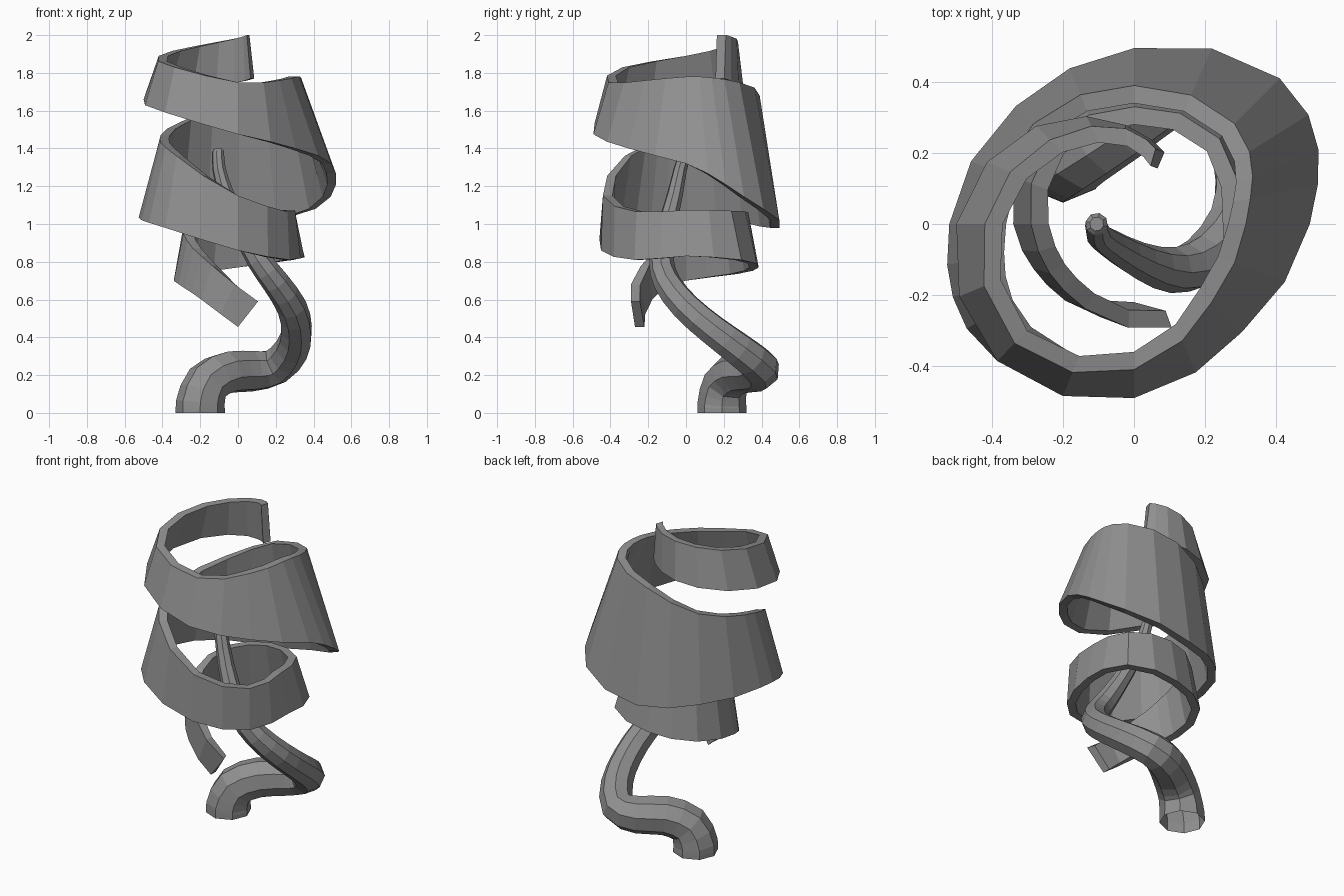
import bpy, bmesh
from math import radians, cos, sin
from mathutils import Vector

if "Cube" in bpy.data.objects:
    bpy.data.objects.remove(bpy.data.objects["Cube"])

grey = bpy.data.materials.new("dark_grey")
grey.diffuse_color = (0.28, 0.28, 0.28, 1)
grey.use_nodes = True
grey.node_tree.nodes["Principled BSDF"].inputs["Base Color"].default_value = grey.diffuse_color


def smooth_rows(rows, steps):
    """Catmull-Rom interpolation through rows of numbers."""
    pts = [Vector(r) for r in rows]
    out = []
    for i in range(len(pts) - 1):
        p0, p1, p2 = pts[max(i - 1, 0)], pts[i], pts[i + 1]
        p3 = pts[min(i + 2, len(pts) - 1)]
        for s in range(steps):
            t = s / steps
            out.append(0.5 * (2 * p1 + (p2 - p0) * t
                              + (2 * p0 - 5 * p1 + 4 * p2 - p3) * t * t
                              + (3 * p1 - p0 - 3 * p2 + p3) * t ** 3))
    return out + [pts[-1]]


# Twisting stem: x, y, z, radius; eight-sided and tapering
stem_path = [
    (-0.20, 0.19, 0.00, 0.13), (-0.20, 0.19, 0.05, 0.129),
    (-0.16, 0.21, 0.16, 0.12), (-0.05, 0.28, 0.215, 0.115),
    (0.08, 0.37, 0.22, 0.11), (0.20, 0.39, 0.245, 0.10),
    (0.285, 0.28, 0.335, 0.092), (0.31, 0.14, 0.44, 0.085),
    (0.285, 0.0, 0.56, 0.08), (0.20, -0.10, 0.69, 0.073),
    (0.11, -0.13, 0.81, 0.065), (0.02, -0.105, 0.97, 0.053),
    (-0.06, -0.06, 1.15, 0.043), (-0.10, -0.03, 1.29, 0.036),
    (-0.105, 0.0, 1.385, 0.032)]
stem_points = [tuple(p) for p in smooth_rows(stem_path, 2)]
stem_points[1] = (-0.20, 0.19, 0.025, 0.13)
stem_points.append((-0.105, 0.0, 1.40, 0.02))
curve = bpy.data.curves.new("stem", 'CURVE')
curve.dimensions = '3D'
curve.bevel_depth = 1.0
curve.bevel_resolution = 2
curve.use_fill_caps = True
spline = curve.splines.new('POLY')
spline.points.add(len(stem_points) - 1)
for p, (x, y, z, r) in zip(spline.points, stem_points):
    p.co = (x, y, z, 1)
    p.radius = r
spline.use_smooth = False
stem = bpy.data.objects.new("stem", curve)
bpy.context.collection.objects.link(stem)
bpy.context.view_layer.objects.active = stem
stem.select_set(True)
bpy.ops.object.convert(target='MESH')
stem = bpy.context.view_layer.objects.active
stem.data.materials.clear()
stem.data.materials.append(grey)

# The foot of the stem is open underneath
bm = bmesh.new()
bm.from_mesh(stem.data)
foot = [f for f in bm.faces if all(v.co.z < 0.01 for v in f.verts)]
bmesh.ops.delete(bm, geom=foot, context='FACES_ONLY')
bm.to_mesh(stem.data)
bm.free()

# Spiral shade: angle, top radius, top z, bottom radius, bottom z, lean of the edge
stations = [
    (-70, .31, .59, .27, .455, -20), (-120, .275, .78, .29, .60, -12),
    (-150, .275, .87, .31, .66, -6), (-180, .29, .95, .34, .70, 0),
    (-225, .33, 1.02, .38, .735, 0), (-270, .33, 1.06, .385, .77, 0),
    (-315, .34, 1.07, .415, .81, 0), (-360, .30, 1.075, .35, .83, 0),
    (-405, .37, 1.065, .385, .81, 0), (-450, .44, 1.15, .45, .86, 0),
    (-495, .46, 1.36, .545, .98, 0), (-518, .44, 1.43, .55, 1.02, 0),
    (-540, .41, 1.47, .52, 1.04, 0),
    (-585, .40, 1.55, .47, 1.01, 0), (-630, .39, 1.68, .495, .98, 0),
    (-675, .40, 1.75, .58, 1.08, 0), (-698, .36, 1.775, .56, 1.21, 0),
    (-720, .315, 1.78, .495, 1.32, 0),
    (-765, .31, 1.76, .43, 1.40, 0), (-810, .41, 1.75, .49, 1.475, 0),
    (-855, .475, 1.83, .545, 1.59, 0), (-900, .42, 1.89, .50, 1.66, 0),
    (-945, .335, 1.94, .39, 1.71, 0), (-985, .27, 1.98, .28, 1.745, 0),
    (-1006, .22, 2.0, .22, 1.77, -7)]
THICK = 0.05
bm = bmesh.new()
rings = []
for a, rt, zt, rb, zb, lean in smooth_rows(stations, 2):
    ring = []
    for ang, r, z in ((a, rt, zt), (a + lean, rb, zb),
                      (a + lean, rb - THICK, zb), (a, rt - THICK, zt)):
        ang = radians(ang)
        ring.append(bm.verts.new((r * cos(ang), r * sin(ang), z)))
    rings.append(ring)
for r0, r1 in zip(rings, rings[1:]):
    for k in range(4):
        j = (k + 1) % 4
        bm.faces.new((r0[k], r0[j], r1[j], r1[k]))
bm.faces.new(rings[0])
bm.faces.new(rings[-1][::-1])
bmesh.ops.recalc_face_normals(bm, faces=bm.faces)
mesh = bpy.data.meshes.new("spiral_shade")
bm.to_mesh(mesh)
bm.free()
mesh.materials.append(grey)
bpy.context.collection.objects.link(bpy.data.objects.new("spiral_shade", mesh))
